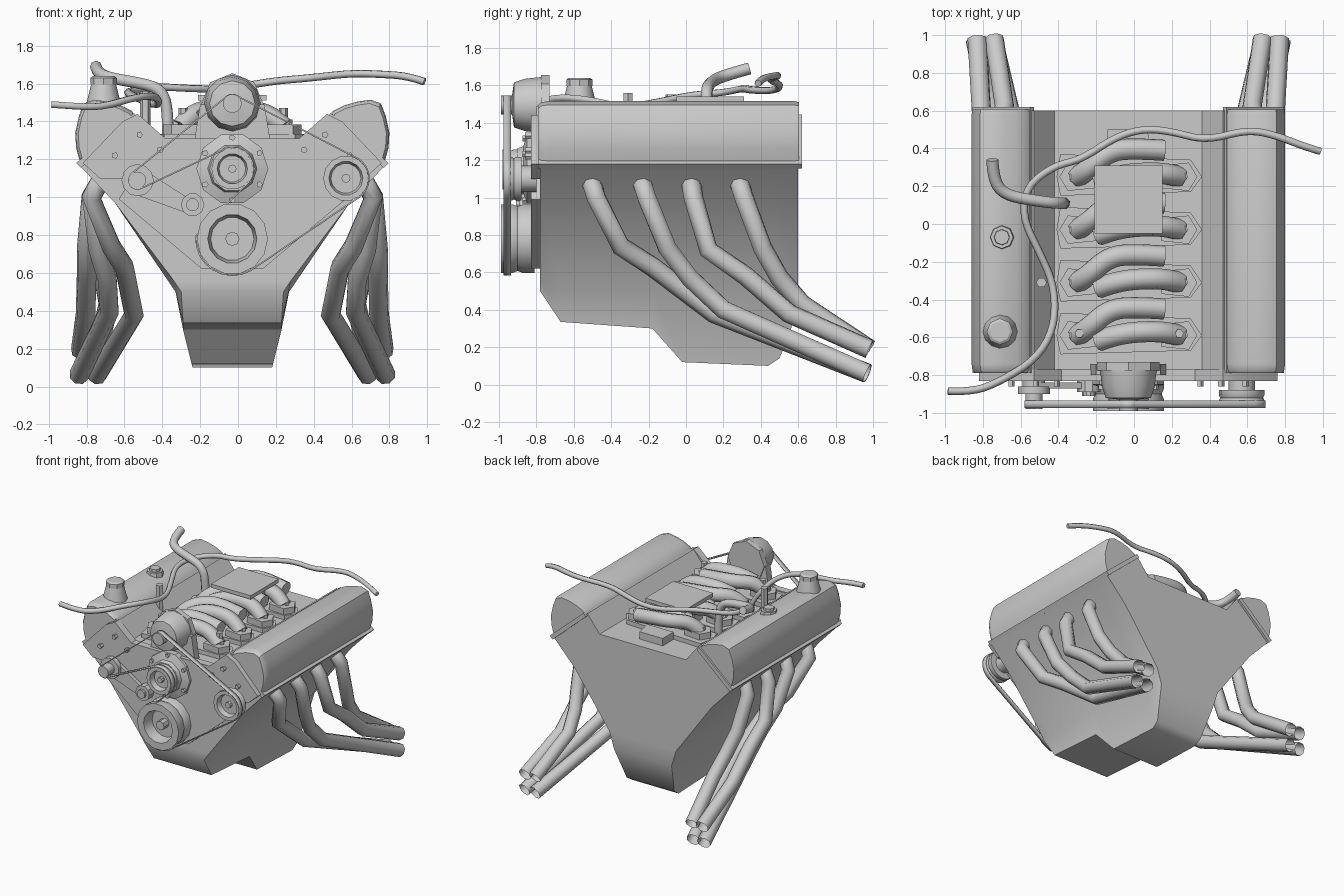
import bpy, bmesh, math
from mathutils import Vector, Matrix

if "Cube" in bpy.data.objects:
    bpy.data.objects.remove(bpy.data.objects["Cube"])

CX = -0.03  # engine centre line


def finish(name, bm, angle=35):
    bmesh.ops.recalc_face_normals(bm, faces=bm.faces)
    me = bpy.data.meshes.new(name)
    bm.to_mesh(me)
    bm.free()
    ob = bpy.data.objects.new(name, me)
    bpy.context.collection.objects.link(ob)
    bpy.ops.object.select_all(action='DESELECT')
    ob.select_set(True)
    bpy.context.view_layer.objects.active = ob
    bpy.ops.object.shade_smooth_by_angle(angle=math.radians(angle))
    return ob


def loft(name, rings, angle=35, caps=True):
    bm = bmesh.new()
    vs = [[bm.verts.new(p) for p in r] for r in rings]
    n = len(rings[0])
    for a, b in zip(vs, vs[1:]):
        for i in range(n):
            bm.faces.new((a[i], a[(i + 1) % n], b[(i + 1) % n], b[i]))
    if caps:
        bm.faces.new(vs[0])
        bm.faces.new(vs[-1])
    return finish(name, bm, angle)


def plate_xz(name, pts, y0, y1):
    return loft(name, [[(x, y, z) for x, z in pts] for y in (y0, y1)])


def plate_xy(name, pts, z0, z1):
    return loft(name, [[(x, y, z) for x, y in pts] for z in (z0, z1)])


def lathe(name, prof, at, axis='Y', n=12):
    """prof = (radius, absolute position along the axis)"""
    rings = []
    for r, t in prof:
        ring = []
        for k in range(n):
            a = 2 * math.pi * k / n
            c, s = r * math.cos(a), r * math.sin(a)
            ring.append((at[0] + c, t, at[1] + s) if axis == 'Y' else (at[0] + c, at[1] + s, t))
        rings.append(ring)
    return loft(name, rings)


def tube(name, pts, r, smooth=False, caps=False, sides=2):
    cu = bpy.data.curves.new(name, 'CURVE')
    cu.dimensions = '3D'
    cu.bevel_depth, cu.bevel_resolution, cu.use_fill_caps = r, sides, caps
    sp = cu.splines.new('NURBS' if smooth else 'POLY')
    sp.points.add(len(pts) - 1)
    for p, q in zip(sp.points, pts):
        p.co = (*q, 1)
    if smooth:
        sp.order_u, sp.use_endpoint_u, sp.resolution_u = 3, True, 4
    sp.use_smooth = True
    ob = bpy.data.objects.new(name, cu)
    bpy.context.collection.objects.link(ob)
    return ob


def sym(half):  # half outline from top to bottom, mirrored to a full loop
    return [(CX + u, z) for u, z in half] + [(CX - u, z) for u, z in reversed(half)]


# block with oil pan: one V section, the bottom edge follows the sump
rings = []
for y, w, zb, ws, zs in [(-.78, .27, .5, .31, .56), (-.67, .26, .335, .3, .5), (-.18, .26, .3, .3, .5),
                         (-.02, .215, .12, .3, .5), (.44, .21, .10, .3, .5), (.5, .215, .14, .3, .5),
                         (.6, .26, .4, .3, .53)]:
    sec = sym([(.39, 1.3), (.5, 1.44), (.8, 1.16), (.62, .97), (ws, zs), (w, zb)])
    rings.append([(x, y, z) for x, z in sec])
loft("engine_block", rings, 40)

# valve covers and their flanges
cover = [(.51, 1.42), (.53, 1.455), (.59, 1.485), (.66, 1.505), (.73, 1.515), (.785, 1.495),
         (.81, 1.43), (.83, 1.34), (.825, 1.26), (.80, 1.17)]
for s, side in ((1, "right"), (-1, "left")):
    rings = []
    for y, k in ((-.79, .9), (-.775, .97), (-.74, 1), (.58, 1), (.605, .97)):
        rings.append([(CX + s * (.67 + (u - .67) * k), y, 1.32 + (z - 1.32) * k) for u, z in cover])
    loft("valve_cover_" + side, rings)
    plate_xz("valve_cover_flange_" + side,
             [(CX + s * u, z) for u, z in ((.5, 1.42), (.52, 1.445), (.825, 1.18), (.80, 1.155))], -.79, .62)

# exhaust headers, four open pipes per side
pipes = [
    [(.66, -.5, 1.08), (.71, -.5, 1.065), (.745, -.48, 1.0), (.64, -.35, .74), (.57, -.18, .63), (.52, .15, .38), (.715, .97, .06)],
    [(.66, -.24, 1.08), (.71, -.23, 1.065), (.745, -.21, 1.0), (.71, -.1, .73), (.66, .02, .57), (.65, .2, .4), (.81, .97, .06)],
    [(.66, .03, 1.08), (.71, .03, 1.065), (.745, .04, 1.0), (.77, .12, .72), (.77, .32, .58), (.775, .55, .38), (.80, .98, .19)],
    [(.66, .29, 1.08), (.71, .29, 1.065), (.745, .31, 1.0), (.72, .41, .73), (.68, .5, .57), (.655, .62, .43), (.71, .98, .19)],
]
for s, side in ((1, "right"), (-1, "left")):
    for i, p in enumerate(pipes):
        tube(f"exhaust_pipe_{side}_{i + 1}", [(CX + s * u, y, z) for u, y, z in p], .053)

# front timing plate and head end plates with bolts
plate_xz("timing_plate", sym([(.4, 1.31), (.6, .99), (.16, .62)]), -.83, -.77)
for s, side in ((1, "right"), (-1, "left")):
    plate_xz("head_end_plate_" + side, [(CX + s * u, z) for u, z in
             ((.33, 1.29), (.5, 1.44), (.58, 1.4), (.79, 1.18), (.7, 1.1), (.42, 1.1))], -.83, -.77)
    for u, z in ((.62, 1.22), (.38, 1.25), (.49, 1.33)):
        lathe("plate_bolt_" + side, [(.018, -.82), (.018, -.86)], (CX + s * u, z), n=5)

# water pump with bolted flange and pulley
lathe("water_pump", [(.19, -.80), (.19, -.85), (.13, -.87), (.12, -.9)], (CX, 1.15), n=10)
for k in range(6):
    a = math.radians(90 + 60 * k)
    lathe("pump_bolt", [(.017, -.84), (.017, -.875)],
          (CX + .165 * math.cos(a), 1.15 + .165 * math.sin(a)), n=5)


def pulley(name, at, r, rin, y0, y1, n=14):
    m, d = (y0 + y1) / 2, abs(y1 - y0)
    lathe(name, [(r, y0), (r, m + d * .15), (r * .94, m), (r, m - d * .15), (r, y1), (rin, y1),
                 (rin * .88, y1 + d * .5)], at, n=n)
    lathe(name + "_hub", [(r * .2, y1 + d * .6), (r * .2, y1 + d * .15)], at, n=8)


pulley("water_pump_pulley", (CX, 1.15), .11, .08, -.89, -.98)
pulley("crank_pulley", (CX, .78), .188, .13, -.81, -.99)
pulley("right_pulley", (.57, 1.10), .12, .09, -.88, -.96)
lathe("right_pulley_shaft", [(.07, -.8), (.07, -.9)], (.57, 1.10))
lathe("left_idler", [(.085, -.86), (.085, -.9), (.045, -.9), (.045, -.98)], (-.53, 1.09))
lathe("left_idler_shaft", [(.06, -.8), (.06, -.87)], (-.53, 1.09))
lathe("tensioner", [(.062, -.82), (.062, -.89), (.035, -.89), (.035, -.91)], (-.24, .96), n=10)
plate_xz("tensioner_arm", [(-.52, 1.16), (-.27, 1.0), (-.2, .98), (-.25, .91), (-.31, .93), (-.56, 1.02)], -.87, -.84)

# alternator on top
lathe("alternator_flange", [(.165, -.73), (.165, -.775)], (CX, 1.49), n=8)
lathe("alternator_body", [(.15, -.77), (.14, -.86), (.12, -.92), (.05, -.93), (.05, -.99)], (CX, 1.495), n=12)
plate_xz("alternator_mount", sym([(.17, 1.49), (.2, 1.3), (.12, 1.2)]), -.80, -.74)

# serpentine belt: arcs around the pulleys as centre, radius, start and end angle
bm = bmesh.new()
loop = []
for x, z, r, a0, a1 in ((CX, 1.49, .052, 128, 55), (.57, 1.1, .122, 58, -58), (CX, .78, .192, -60, -185),
                        (CX, 1.15, .112, -40, 112), (-.53, 1.09, .047, -65, -232)):
    for k in range(9):
        a = math.radians(a0 + (a1 - a0) * k / 8)
        p = x + r * math.cos(a), z + r * math.sin(a)
        loop.append([bm.verts.new((p[0], y, p[1])) for y in (-.935, -.975)])
for a, b in zip(loop, loop[1:] + loop[:1]):
    bm.faces.new((a[0], a[1], b[1], b[0]))
belt = finish("drive_belt", bm)
mod = belt.modifiers.new("thickness", 'SOLIDIFY')
mod.thickness, mod.offset = .008, 0

# intake manifold: base strips, port pads with bolts, crossing runners
for i, y in enumerate((-.59, -.31, -.03, .25)):
    plate_xy("manifold_base", [(CX - .36, y - .1), (CX + .33, y - .08), (CX + .39, y),
                               (CX + .33, y + .09), (CX - .36, y + .12), (CX - .38, y)], 1.29, 1.335)
    for s in (1, -1):
        px = CX + s * .275
        plate_xy("port_pad", [(px + s * .09, y), (px + s * .045, y + .075), (px - s * .1, y + .06),
                              (px - s * .1, y - .06), (px + s * .045, y - .075)], 1.33, 1.385)
        lathe("port_bolt", [(.022, 1.38), (.022, 1.41)], (px + s * .02, y), 'Z', 5)
    tube(f"runner_left_{i + 1}", [(CX - .27, y, 1.37), (CX - .22, y + .03, 1.44), (CX - .1, y + .14, 1.46),
                                 (CX + .05, y + .15, 1.45), (CX + .19, y + .14, 1.43)], .056, True, True)
    tube(f"runner_right_{i + 1}", [(CX + .27, y, 1.37), (CX + .2, y + .02, 1.44), (CX + .05, y + .02, 1.46),
                                  (CX - .08, y, 1.45), (CX - .16, y - .03, 1.41)], .056, True, True)
plate_xy("plenum_plate", [(-.21, -.05), (.15, -.05), (.15, .31), (-.21, .31)], 1.51, 1.54)
plate_xy("plenum_neck", [(-.15, .0), (.09, .0), (.09, .25), (-.15, .25)], 1.32, 1.515)
plate_xy("rear_manifold_pad", [(-.14, .36), (.1, .36), (.07, .5), (-.14, .5)], 1.29, 1.36)

# posts in the valley and caps on the left cover
for x, y, z, r in ((-.49, -.31, 1.56, .028), (.24, -.58, 1.47, .024), (-.29, -.58, 1.47, .024)):
    lathe("post", [(r, 1.3), (r, z)], (x, y), 'Z', 6)
lathe("oil_filler", [(.1, 1.44), (.09, 1.5), (.065, 1.6)], (-.71, -.57), 'Z')
lathe("oil_filler_cap", [(.07, 1.595), (.07, 1.63), (.055, 1.64)], (-.71, -.57), 'Z', 8)
lathe("breather_cap", [(.065, 1.49), (.06, 1.53), (.042, 1.53), (.04, 1.55)], (-.7, -.07), 'Z', 8)

# long hose and short hose
tube("long_hose", [(-.985, -.885, 1.49), (-.86, -.89, 1.48), (-.72, -.84, 1.475), (-.52, -.72, 1.535),
                   (-.42, -.55, 1.53), (-.42, -.33, 1.48), (-.5, -.15, 1.51), (-.59, .03, 1.55),
                   (-.57, .2, 1.56), (-.42, .31, 1.585), (-.28, .34, 1.575), (-.1, .46, 1.57), (.05, .505, 1.59),
                   (.2, .49, 1.615), (.38, .44, 1.63), (.6, .5, 1.655), (.75, .47, 1.65),
                   (.9, .41, 1.64), (.985, .385, 1.61)], .02, True, True, 1)
tube("short_hose", [(-.75, .34, 1.69), (-.745, .23, 1.66), (-.68, .15, 1.63), (-.5, .12, 1.6),
                    (-.41, .11, 1.57), (-.37, .11, 1.48), (-.37, .11, 1.32)], .032, True, True)
